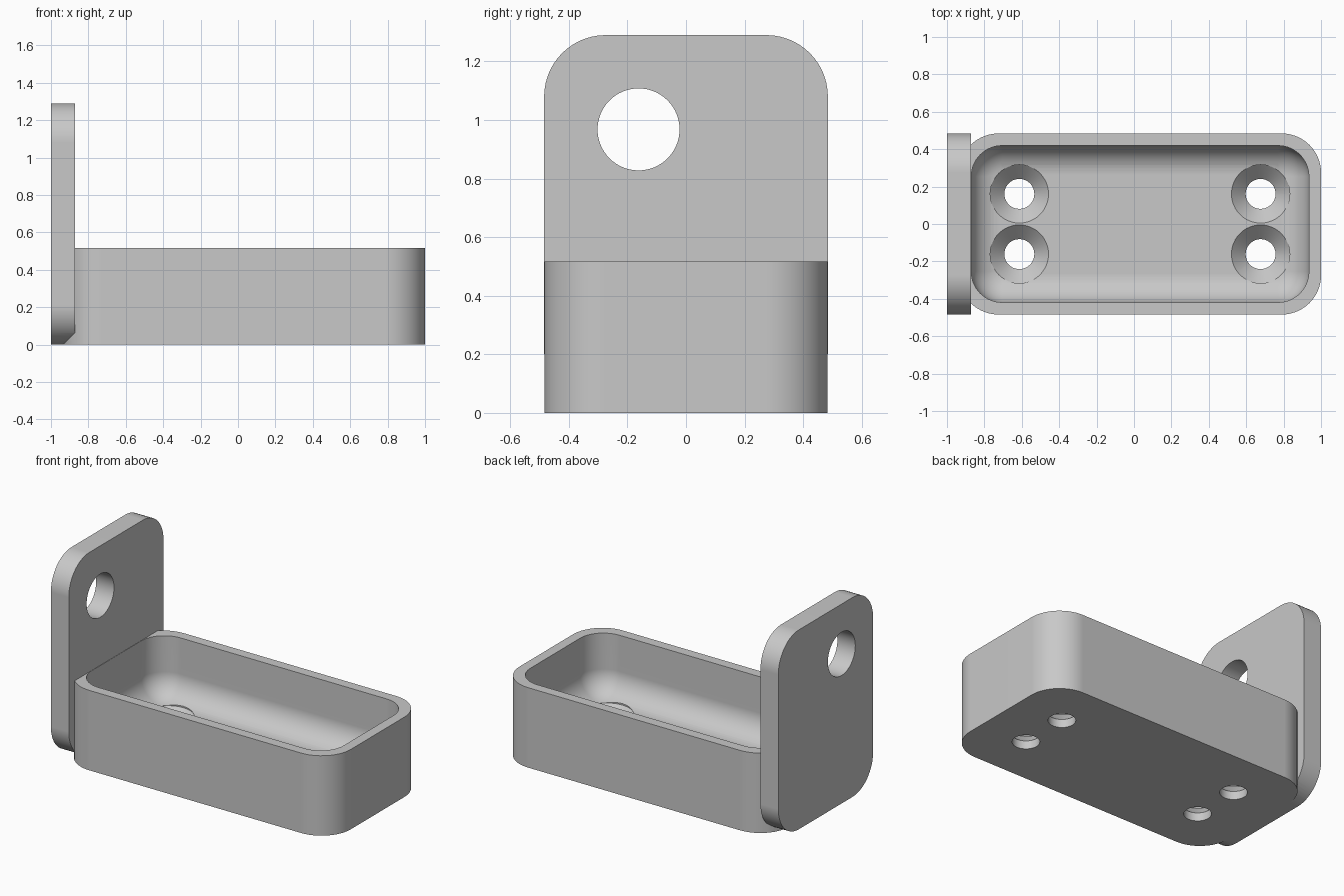
import bpy, bmesh, math
from mathutils import Matrix, Vector

if "Cube" in bpy.data.objects:
    bpy.data.objects.remove(bpy.data.objects["Cube"], do_unlink=True)

# Main dimensions
HALF_Y = 0.484
LEFT, RIGHT = -0.935, 1.0
TRAY_TOP, FLOOR = 0.517, 0.129
PLATE_TOP, PLATE_X = 1.29, -0.872
WALL, CORNER = 0.065, 0.21
SEGMENTS = 14

grey = bpy.data.materials.new("plain grey")
grey.use_nodes = True
grey.diffuse_color = (0.58, 0.58, 0.58, 1)
grey.node_tree.nodes["Principled BSDF"].inputs["Base Color"].default_value = grey.diffuse_color


def rounded_rect(u0, u1, v0, v1, radius):
    """Counter-clockwise outline of a rectangle with round corners."""
    centres = [(u1 - radius, v1 - radius), (u0 + radius, v1 - radius),
               (u0 + radius, v0 + radius), (u1 - radius, v0 + radius)]
    points = []
    for quarter, (cu, cv) in enumerate(centres):
        for i in range(SEGMENTS + 1):
            a = (quarter + i / SEGMENTS) * math.pi / 2
            points.append((cu + radius * math.cos(a), cv + radius * math.sin(a)))
    return points


def circle(cu, cv, radius, count=48):
    return [(cu + radius * math.cos(math.tau * i / count),
             cv + radius * math.sin(math.tau * i / count)) for i in range(count)]


def loft(name, rings, along_x=False):
    """Closed solid through rings given as (outline, height)."""
    bm = bmesh.new()
    loops = []
    for outline, h in rings:
        loops.append([bm.verts.new((h, u, v) if along_x else (u, v, h)) for u, v in outline])
    for low, high in zip(loops, loops[1:]):
        for i in range(len(low)):
            j = (i + 1) % len(low)
            bm.faces.new((low[i], low[j], high[j], high[i]))
    bm.faces.new(loops[0][::-1])
    bm.faces.new(loops[-1])
    bmesh.ops.recalc_face_normals(bm, faces=bm.faces)
    mesh = bpy.data.meshes.new(name)
    bm.to_mesh(mesh)
    bm.free()
    obj = bpy.data.objects.new(name, mesh)
    bpy.context.collection.objects.link(obj)
    mesh.materials.append(grey)
    return obj


def combine(target, tool, operation):
    """Apply a boolean and discard the tool object."""
    mod = target.modifiers.new(operation, 'BOOLEAN')
    mod.operation = operation
    mod.solver = 'EXACT'
    mod.object = tool
    bpy.context.view_layer.objects.active = target
    bpy.ops.object.modifier_apply(modifier=mod.name)
    bpy.data.objects.remove(tool, do_unlink=True)


# Tray body and upright end plate, joined
body = rounded_rect(LEFT, RIGHT, -HALF_Y, HALF_Y, CORNER)
holder = loft("tray_with_end_plate", [(body, 0), (body, TRAY_TOP)])
panel = rounded_rect(-HALF_Y - 0.0005, HALF_Y + 0.0005, 0, PLATE_TOP, CORNER)
combine(holder, loft("end_plate", [(panel, -1), (panel, PLATE_X)], True), 'UNION')

# Hollow with a rounded floor edge
fillet, inner_corner = 0.155, 0.165


def hollow_outline(inset):
    d = WALL + inset
    return rounded_rect(LEFT + d, RIGHT - d, -HALF_Y + d, HALF_Y - d, inner_corner - inset)


rings = []
for i in range(SEGMENTS + 1):
    a = i / SEGMENTS * math.pi / 2
    rings.append((hollow_outline(fillet * (1 - math.sin(a))), FLOOR + fillet * (1 - math.cos(a))))
rings.append((hollow_outline(0), TRAY_TOP + 0.1))
combine(holder, loft("hollow_cutter", rings), 'DIFFERENCE')

# Four countersunk screw holes
HOLE, SINK = 0.08, 0.156
for x in (-0.613, 0.677):
    for y in (-0.161, 0.161):
        narrow, wide = circle(x, y, HOLE), circle(x, y, SINK)
        cutter = loft("screw_hole_cutter", [(narrow, -0.1), (narrow, FLOOR - SINK + HOLE),
                                            (wide, FLOOR), (wide, FLOOR + 0.1)])
        combine(holder, cutter, 'DIFFERENCE')

# Round opening in the end plate
opening = circle(-0.162, 0.968, 0.14, 64)
combine(holder, loft("opening_cutter", [(opening, -1.1), (opening, -0.8)], True), 'DIFFERENCE')

# Smooth curves, sharp edges, clean flat faces
bpy.ops.object.select_all(action='DESELECT')
holder.select_set(True)
bpy.context.view_layer.objects.active = holder
bpy.ops.object.shade_smooth_by_angle(angle=math.radians(30))
weighted = holder.modifiers.new("flat_face_normals", 'WEIGHTED_NORMAL')
weighted.keep_sharp = True
